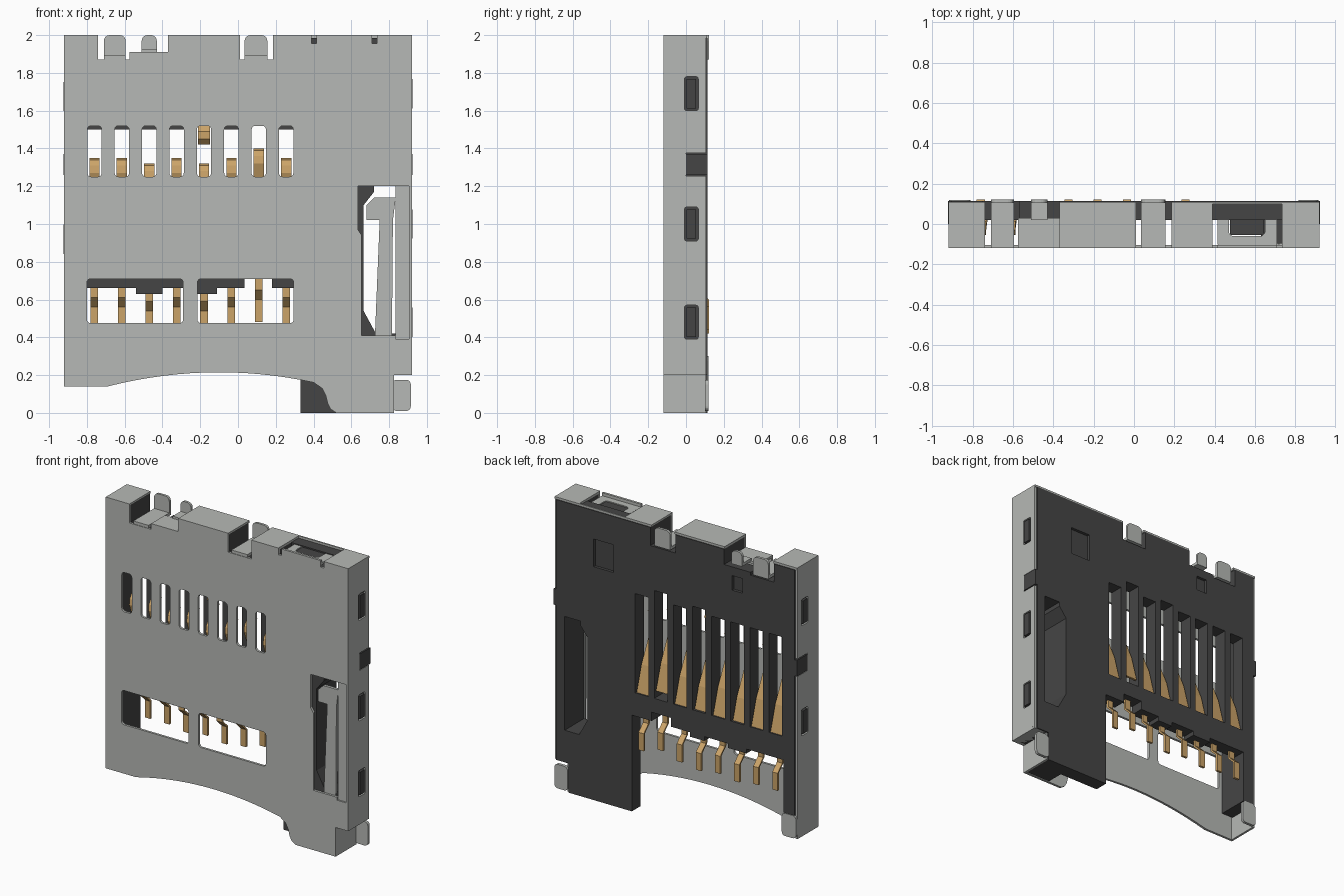
import bpy, bmesh, math
from mathutils import Matrix

cube = bpy.data.objects.get("Cube")
if cube:
    bpy.data.objects.remove(cube, do_unlink=True)


def material(name, rgb, metallic=0.0):
    m = bpy.data.materials.new(name)
    m.use_nodes = True
    m.diffuse_color = (*rgb, 1)
    m.node_tree.nodes["Principled BSDF"].inputs["Base Color"].default_value = (*rgb, 1)
    return m


STEEL = material("light grey steel", (0.47, 0.485, 0.465))
PLASTIC = material("dark grey plastic", (0.06, 0.06, 0.06))
GOLD = material("gold contact", (0.60, 0.37, 0.14))

# Each plane maps outline (u, v) and depth w to x, y, z
PLANES = {
    "front": Matrix(((1, 0, 0, 0), (0, 0, 1, 0), (0, 1, 0, 0), (0, 0, 0, 1))),
    "side": Matrix(((0, 0, 1, 0), (1, 0, 0, 0), (0, 1, 0, 0), (0, 0, 0, 1))),
    "top": Matrix.Identity(4),
}


def plate(name, loops, w0, w1, mat, plane="front"):
    """Extrude an outline (first loop) with holes (other loops) from w0 to w1."""
    cu = bpy.data.curves.new(name, "CURVE")
    cu.dimensions, cu.fill_mode, cu.extrude = "2D", "BOTH", (w1 - w0) / 2
    for loop in loops:
        s = cu.splines.new("POLY")
        s.points.add(len(loop) - 1)
        for p, (u, v) in zip(s.points, loop):
            p.co = (u, v, 0, 1)
        s.use_cyclic_u = True
    tmp = bpy.data.objects.new(name + "_outline", cu)
    bpy.context.collection.objects.link(tmp)
    bpy.context.view_layer.update()
    dg = bpy.context.evaluated_depsgraph_get()
    me = bpy.data.meshes.new_from_object(tmp.evaluated_get(dg))
    bpy.data.objects.remove(tmp, do_unlink=True)
    bm = bmesh.new()
    bm.from_mesh(me)
    bmesh.ops.transform(bm, matrix=PLANES[plane] @ Matrix.Translation((0, 0, (w0 + w1) / 2)), verts=bm.verts)
    bmesh.ops.remove_doubles(bm, verts=bm.verts, dist=1e-5)
    bmesh.ops.recalc_face_normals(bm, faces=bm.faces)
    bm.to_mesh(me)
    bm.free()
    me.name = name
    me.materials.clear()
    me.materials.append(mat)
    for f in me.polygons:
        f.use_smooth = False
        f.material_index = 0
    ob = bpy.data.objects.new(name, me)
    bpy.context.collection.objects.link(ob)
    return ob


def rect(u0, v0, u1, v1, r=0.0):
    if r == 0:
        return [(u0, v0), (u1, v0), (u1, v1), (u0, v1)]
    pts = []
    for i, (cx, cy) in enumerate([(u1 - r, v1 - r), (u0 + r, v1 - r), (u0 + r, v0 + r), (u1 - r, v0 + r)]):
        for k in range(5):
            a = math.pi / 2 * (i + k / 4)
            pts.append((cx + r * math.cos(a), cy + r * math.sin(a)))
    return pts


def box(name, x0, x1, y0, y1, z0, z1, mat):
    return plate(name, [rect(x0, z0, x1, z1)], y0, y1, mat)


def notched(top, notches):
    """Top edge from right to left, dropping into each (x0, x1, z) notch."""
    pts = []
    for x0, x1, z in notches:
        pts += [(x1, top), (x1, z), (x0, z), (x0, top)]
    return pts


FRONT, BACK = -0.12, 0.115
contact_x = [-0.76 + 0.145 * i for i in range(8)]

# Front cover
arc = [(-0.69 + 0.0727 * i, 0.215 - 0.215 * (-0.59 + 0.0727 * i) ** 2) for i in range(16)]
ear = [(0.445, 0.13), (0.465, 0.09), (0.475, 0.05), (0.49, 0.02), (0.52, 0)]
cover_top = notched(2.0, [(0.71, 0.735, 1.955), (0.39, 0.415, 1.955), (0.01, 0.185, 1.87)])
cover_top += [(-0.37, 2), (-0.37, 1.91), (-0.575, 1.91), (-0.575, 1.87), (-0.74, 1.87), (-0.74, 2)]
lower = [(0.825, 0), (0.825, 0.215), (0.92, 0.215)]
lever_cut = [(0.92, 0.39), (0.835, 0.39), (0.835, 0.41), (0.655, 0.41), (0.655, 0.94),
             (0.635, 0.97), (0.635, 1.2), (0.92, 1.2)]
outline = [(-0.92, 0.14)] + arc + ear + lower + lever_cut + [(0.92, 2)] + cover_top + [(-0.92, 2)]
holes = [rect(x - 0.038, 1.25, x + 0.038, 1.52, 0.02) for x in contact_x]
holes += [rect(-0.80, 0.475, -0.29, 0.71, 0.02), rect(-0.215, 0.475, 0.295, 0.71, 0.02)]
plate("front_cover", [outline] + holes, FRONT, FRONT + 0.016, STEEL)
box("edge_strip", 0.835, 0.915, FRONT + 0.01, FRONT + 0.022, 0.39, 1.2, STEEL)

# Spring lever inside the side opening
lever = [(0.725, 0.41), (0.815, 0.41), (0.82, 1.02), (0.835, 1.14), (0.72, 1.14), (0.68, 1.1), (0.68, 1.02), (0.75, 1.02)]
plate("spring_lever", [lever], -0.105, -0.085, STEEL)

# Cover side walls with latch windows, and the plastic lugs that fill them
for name, s, bottom, windows in (("left", 1, 0.215, (0.39, 0.91, 1.6)), ("right", -1, 0.14, (0.83, 1.585))):
    a, b = sorted((s * 0.905, s * 0.92))
    wall = [(FRONT, bottom), (0.105, bottom), (0.105, 1.255), (0, 1.255), (0, 1.375), (0.105, 1.375), (0.105, 2), (FRONT, 2)]
    cuts = [rect(-0.008, z, 0.065, z + 0.18, 0.012) for z in windows]
    plate(name + "_wall", [wall] + cuts, a, b, STEEL, "side")
    c, d = sorted((s * 0.88, s * 0.923))
    for z in windows:
        plate(name + "_latch_lug", [rect(0.003, z + 0.012, 0.053, z + 0.168)], c, d, PLASTIC, "side")
    plate(name + "_side_lug", [rect(0, 1.26, BACK, 1.37)], c, d, PLASTIC, "side")

# Stepped lower corner of the cover
plate("corner_wall", [rect(FRONT, 0, 0.105, 0.215)], 0.811, 0.825, STEEL, "side")
box("corner_step", 0.811, 0.92, FRONT, 0.105, 0.2, 0.215, STEEL)
plate("left_solder_foot", [rect(0.815, 0.01, 0.915, 0.175, 0.025)], 0.1, 0.12, STEEL)
plate("right_solder_foot", [rect(-0.918, 0.145, -0.81, 0.3, 0.025)], 0.1, 0.12, STEEL)

# Cover top pieces
for x0, x1 in ((-0.92, -0.74), (-0.37, 0.01), (0.185, 0.39), (0.735, 0.92)):
    box("top_cover", x0, x1, FRONT, 0.11, 1.985, 2.0, STEEL)
frame = rect(0.415, FRONT, 0.71, 0.1, 0.02)
plate("top_recess", [frame, rect(0.47, -0.06, 0.65, 0.04, 0.025)], 1.965, 1.98, STEEL, "top")
box("top_recess_rim", 0.39, 0.735, 0.1, 0.11, 1.985, 2.0, STEEL)
box("top_latch_lug", 0.475, 0.645, -0.055, 0.035, 1.9, 1.976, PLASTIC)
box("top_ledge", -0.575, -0.37, FRONT, 0.03, 1.895, 1.91, STEEL)

# Bent top tabs
for x0, x1, y0, z0 in ((-0.71, -0.595, FRONT, 1.872), (-0.51, -0.43, 0.02, 1.905), (0.035, 0.155, FRONT, 1.872)):
    box("tab_shelf", x0, x1, y0, 0.11, z0, z0 + 0.02, STEEL)
    shape = rect(x0, z0 - 0.03, x1, 2.0, 0.03)
    plate("tab_upright", [[(x, max(z, z0)) for x, z in shape]], 0.105, 0.122, STEEL)

# Plastic base
base_top = notched(1.985, [(0.0, 0.19, 1.86)])
base_top += [(-0.37, 1.985), (-0.37, 1.88), (-0.57, 1.88), (-0.57, 1.86), (-0.75, 1.86), (-0.75, 1.985)]
edge = [(-0.90, 0.3), (-0.82, 0.3), (-0.82, 0.66)]
for x0, x1, z in ((-0.54, -0.4, 0.63), (-0.22, -0.11, 0.63), (0.035, 0.18, 0.72)):
    edge += [(x0, 0.66), (x0, z), (x1, z), (x1, 0.66)]
edge += [(0.33, 0.66), (0.33, 0), (0.811, 0), (0.811, 0.2), (0.905, 0.2), (0.905, 1.985)]
base = edge + base_top + [(-0.905, 1.985), (-0.905, 0.3)]
base = base[1:]
tops = {4: 1.53, 6: 1.56}
pocket = [(0.72, 1.2), (0.84, 1.2), (0.84, 0.42), (0.73, 0.42), (0.665, 0.54), (0.665, 1.1), (0.72, 1.17)]
slots = [rect(x - 0.05, 0.82, x + 0.05, tops.get(i, 1.5)) for i, x in enumerate(contact_x)] + [pocket]
pits = [rect(0.47, 1.6, 0.62, 1.79), rect(-0.51, 1.72, -0.43, 1.82)]
plate("base_floor", [base] + slots, 0.02, 0.095, PLASTIC)
plate("base_back", [base] + slots + pits, 0.095, BACK, PLASTIC)

# Side rails and rear blocks around the card space
rail = [(0.63, 0), (0.811, 0), (0.811, 0.2), (0.905, 0.2), (0.905, 1.985), (0.63, 1.985)]
rail = rail[:4] + [(0.905, 1.93), (0.63, 1.93)]
inner = FRONT + 0.023
plate("left_rail", [rail, pocket], inner, 0.02, PLASTIC)
box("right_rail", -0.905, -0.82, inner, 0.02, 0.3, 1.985, PLASTIC)
for x0, x1 in ((-0.82, -0.75), (-0.37, 0.0), (0.19, 0.39), (0.735, 0.905)):
    box("rear_block", x0, x1, FRONT + 0.016, 0.02, 1.86, 1.985, PLASTIC)

# Spring contacts and solder tails
arm = [(0.09, 0.82), (0.05, 1.0), (-0.03, 1.2), (-0.055, 1.27), (-0.05, 1.31), (-0.03, 1.34), (0.0, 1.35)]
tail = [(0.055, 0.74), (0.055, 0.61), (0.106, 0.56), (0.106, 0.44)]


def ribbon(name, path, x, width, thick, lift=0.0):
    pts = [(y, z + lift) for y, z in path] + [(y + thick, z + lift) for y, z in reversed(path)]
    return plate(name, [pts], x - width / 2, x + width / 2, GOLD, "side")


arm_lift = {2: -0.03, 4: -0.03, 6: 0.05}
tail_lift = {2: -0.02, 4: -0.02, 6: 0.04}
for i, x in enumerate(contact_x):
    strip = ribbon("contact_arm", arm, x, 0.09, 0.016, arm_lift.get(i, 0))
    for v in strip.data.vertices:
        taper = 1 - 0.4 * min(1, max(0, (v.co.z - 0.85) / 0.35))
        v.co.x = x + (v.co.x - x) * taper
    ribbon("contact_tail", tail, x, 0.04, 0.016, tail_lift.get(i, 0))
hook = [(0.0, 1.42), (-0.03, 1.45), (-0.03, 1.49), (0.0, 1.53)]
ribbon("detect_contact", hook, contact_x[4], 0.066, 0.016)
